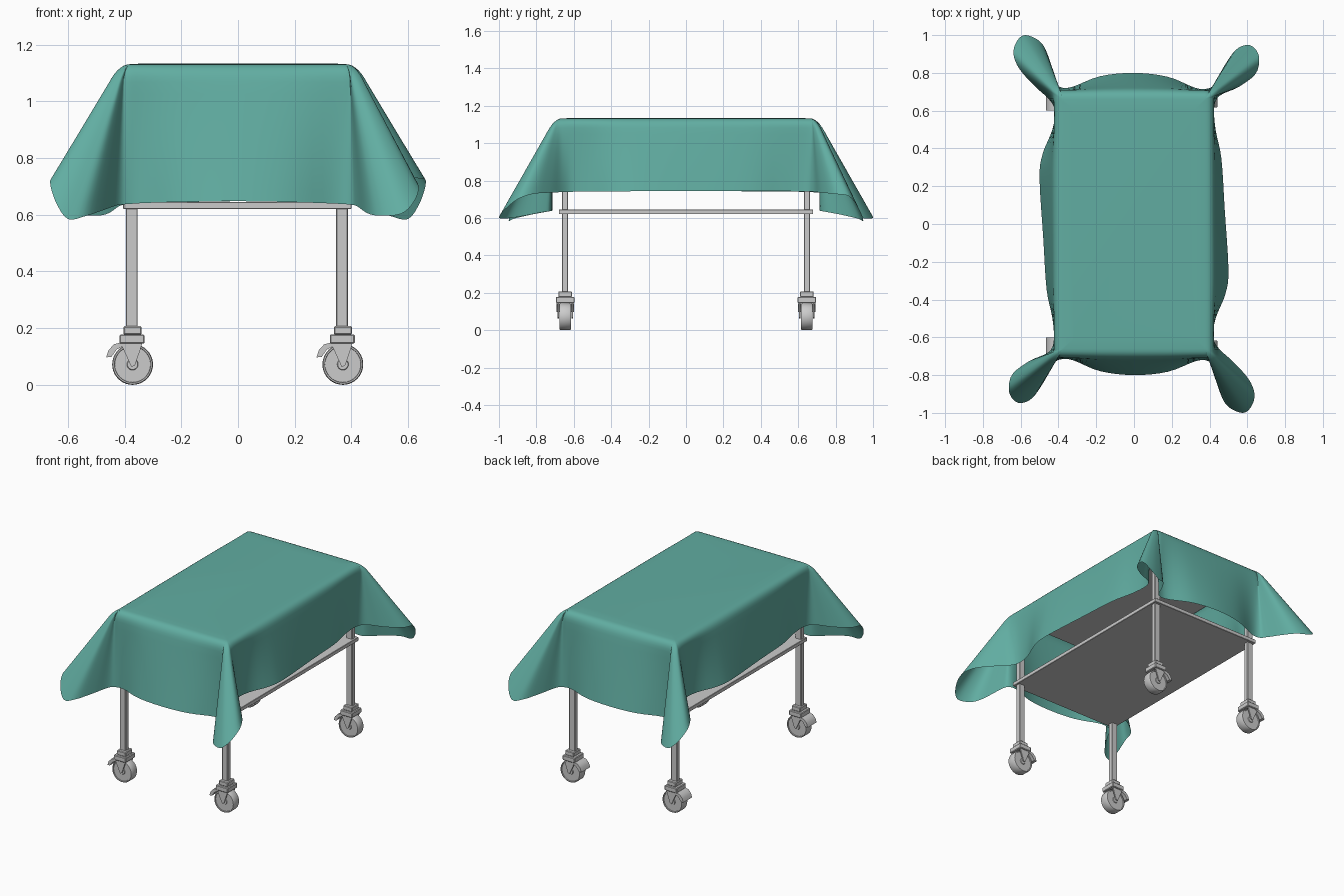
import bpy, bmesh, math
from mathutils import Vector

if "Cube" in bpy.data.objects:
    bpy.data.objects.remove(bpy.data.objects["Cube"])


def finish(name, bm, smooth=None, mat=None):
    me = bpy.data.meshes.new(name)
    bm.to_mesh(me)
    bm.free()
    ob = bpy.data.objects.new(name, me)
    bpy.context.collection.objects.link(ob)
    if mat:
        me.materials.append(mat)
    if smooth:
        bpy.ops.object.select_all(action='DESELECT')
        ob.select_set(True)
        bpy.context.view_layer.objects.active = ob
        bpy.ops.object.shade_smooth_by_angle(angle=math.radians(smooth))
    return ob


def box(name, x, y, z, bevel=0.0):
    bm = bmesh.new()
    bmesh.ops.create_cube(bm, size=1)
    for v in bm.verts:
        v.co = Vector([(r[0] + r[1]) / 2 + c * (r[1] - r[0]) for c, r in zip(v.co, (x, y, z))])
    if bevel:
        bmesh.ops.bevel(bm, geom=bm.edges[:], offset=bevel, segments=1, affect='EDGES')
    return finish(name, bm)


def prism(name, pts, cx, y0, y1):
    # x-z profile extruded along y
    bm = bmesh.new()
    f = bm.faces.new([bm.verts.new((cx + x, y0, z)) for x, z in pts])
    r = bmesh.ops.extrude_face_region(bm, geom=[f])
    for v in r['geom']:
        if isinstance(v, bmesh.types.BMVert):
            v.co.y = y1
    bmesh.ops.recalc_face_normals(bm, faces=bm.faces[:])
    return finish(name, bm, 35)


def wheel(name, cx, cy, r=0.072, w=0.03):
    # lathed tyre with a shallow recessed hub
    prof = [(0, w - 0.002), (0.018, w - 0.002), (0.02, w - 0.006), (r - 0.009, w - 0.006),
            (r - 0.008, w), (r - 0.003, w), (r, w - 0.006)]
    prof += [(a, -b) for a, b in reversed(prof)]
    bm = bmesh.new()
    vs = [bm.verts.new((a, b, 0)) for a, b in prof]
    es = [bm.edges.new(p) for p in zip(vs, vs[1:])]
    bmesh.ops.spin(bm, geom=vs + es, cent=(0, 0, 0), axis=(0, 1, 0), angle=math.tau, steps=40)
    bmesh.ops.remove_doubles(bm, verts=bm.verts[:], dist=1e-5)
    bmesh.ops.recalc_face_normals(bm, faces=bm.faces[:])
    bmesh.ops.translate(bm, verts=bm.verts[:], vec=(cx, cy, r))
    return finish(name, bm, 35)


# table boards
box("lower_shelf", (-0.405, 0.40), (-0.68, 0.68), (0.62, 0.645), 0.002)
box("table_top", (-0.405, 0.40), (-0.68, 0.68), (1.09, 1.122), 0.002)

# legs with casters
lever = [(-0.093, 0.097), (-0.085, 0.122), (-0.066, 0.143), (-0.03, 0.152),
         (-0.03, 0.138), (-0.056, 0.125), (-0.075, 0.098)]
fork = [(-0.044, 0.15), (0.035, 0.15), (0.026, 0.12), (0.008, 0.068), (-0.004, 0.063), (-0.03, 0.12)]
for sx, xn in ((-1, "left"), (1, "right")):
    for sy, yn in ((-1, "front"), (1, "back")):
        tag = f"{yn}_{xn}"
        cx, cy = sx * 0.371 - 0.001, sy * 0.646
        lx = cx - 0.003
        box(tag + "_leg", (lx - 0.021, lx + 0.021), (cy - 0.016, cy + 0.016), (0.2, 1.1), 0.003)
        box(tag + "_caster_collar", (cx - 0.032, cx + 0.032), (cy - 0.037, cy + 0.037), (0.177, 0.207), 0.004)
        box(tag + "_caster_plate", (cx - 0.046, cx + 0.042), (cy - 0.05, cy + 0.05), (0.145, 0.178), 0.004)
        wheel(tag + "_wheel", cx, cy)
        for s in (-1, 1):
            a, b = sorted((s * 0.034, s * 0.042))
            prism(f"{tag}_fork_{'inner' if s < 0 else 'outer'}", fork, cx, cy + a, cy + b)
        prism(tag + "_brake_lever", lever, cx, cy - 0.046, cy + 0.046)

# draped cloth: hem key points for half the outline, repeated by a half turn
half = [(0, -.80, .648), (-.18, -.779, .646), (-.32, -.722, .642), (-.385, -.716, .638), (-.425, -.74, .634),
        (-.474, -.83, .617), (-.537, -.92, .596), (-.60, -.948, .585), (-.643, -.926, .645),
        (-.663, -.873, .715), (-.643, -.794, .728), (-.553, -.725, .735), (-.455, -.68, .74),
        (-.425, -.62, .742), (-.432, -.50, .743), (-.463, -.344, .744), (-.48, -.08, .745),
        (-.50, .24, .743), (-.484, .37, .742), (-.432, .50, .741), (-.42, .60, .74),
        (-.45, .66, .738), (-.526, .73, .735), (-.606, .82, .728), (-.638, .90, .70),
        (-.62, .968, .645), (-.575, 1.0, .603), (-.50, .968, .597), (-.458, .90, .605),
        (-.42, .77, .63), (-.395, .727, .636), (-.33, .725, .64), (-.18, .782, .645)]
keys = [Vector(p) for p in half] + [Vector((-x, -y, z)) for x, y, z in half]


def catmull(a, b, c, d, t):
    return 0.5 * (2 * b + (c - a) * t + (2 * a - 5 * b + 4 * c - d) * t * t + (3 * b - a - 3 * c + d) * t ** 3)


n = len(keys)
hem = [catmull(keys[i - 1], keys[i], keys[(i + 1) % n], keys[(i + 2) % n], k / 4)
       for i in range(n) for k in range(4)]


def clamp(p, a, b, z):
    return Vector((max(-a, min(a, p.x)), max(-b, min(b, p.y)), z))


def strand(h):
    # flat border, rounded shoulder, then straight fall to the hem
    t = clamp(h, 0.375, 0.66, 1.132)
    out = Vector((h.x - t.x, h.y - t.y, 0)).normalized()
    k = t + out * 0.048
    e = k.lerp(h, 0.13)
    pts = [clamp(h, 0.33, 0.615, 1.134)]
    pts += [t * (1 - s) ** 2 + k * 2 * s * (1 - s) + e * s * s for s in [j / 6 for j in range(7)]]
    pts += [e.lerp(h, j / 10) for j in range(1, 11)]
    return pts


bm = bmesh.new()
cols = [[bm.verts.new(p) for p in strand(h)] for h in hem]
for c, d in zip(cols, cols[1:] + cols[:1]):
    for j in range(len(c) - 1):
        bm.faces.new((c[j], c[j + 1], d[j + 1], d[j]))
bm.faces.new([c[0] for c in cols])
bmesh.ops.remove_doubles(bm, verts=bm.verts[:], dist=1e-4)
bmesh.ops.recalc_face_normals(bm, faces=bm.faces[:])
if max(bm.faces, key=lambda f: f.calc_area()).normal.z < 0:
    bmesh.ops.reverse_faces(bm, faces=bm.faces[:])
green = bpy.data.materials.new("cloth_green")
green.diffuse_color = (0.12, 0.42, 0.36, 1)
green.use_nodes = True
green.node_tree.nodes["Principled BSDF"].inputs["Base Color"].default_value = green.diffuse_color
finish("draped_cloth", bm, 80, green)
